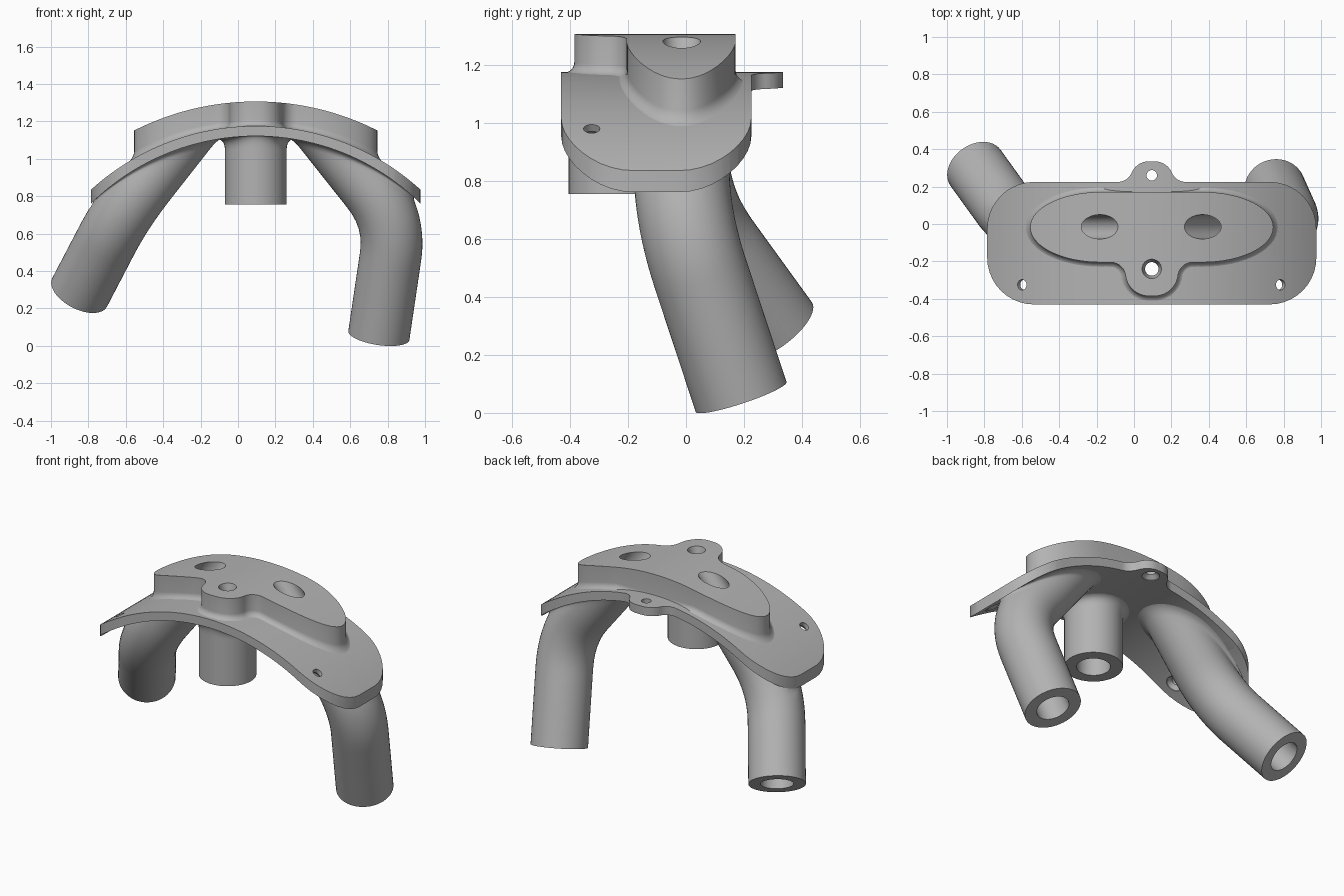
import bpy, bmesh, math
from mathutils import Vector

if "Cube" in bpy.data.objects:
    bpy.data.objects.remove(bpy.data.objects["Cube"])

CX, CZ = 0.095, -0.134                 # axis of the arch (runs along y)
UNDER, UPPER, CROWN = 1.255, 1.309, 1.44   # arch radii
X0, X1, Y0, Y1, CORNER = -0.785, 0.975, -0.43, 0.225, 0.25

grey = bpy.data.materials.new("mid grey")
grey.use_nodes = True
grey.diffuse_color = (0.45, 0.45, 0.45, 1)
grey.node_tree.nodes["Principled BSDF"].inputs["Base Color"].default_value = grey.diffuse_color


def arch_z(x, radius):
    return math.sqrt(radius ** 2 - (x - CX) ** 2) + CZ


def arch_radius(p):
    return math.hypot(p.x - CX, p.z - CZ)


def loft(name, rings):
    """Closed solid through rings of equal point count."""
    bm = bmesh.new()
    rows = [[bm.verts.new(p) for p in ring] for ring in rings]
    n = len(rows[0])
    for a, b in zip(rows, rows[1:]):
        for i in range(n):
            j = (i + 1) % n
            bm.faces.new((a[i], a[j], b[j], b[i]))
    bm.faces.new(rows[0])
    bm.faces.new(rows[-1])
    bmesh.ops.recalc_face_normals(bm, faces=bm.faces)
    mesh = bpy.data.meshes.new(name)
    bm.to_mesh(mesh)
    bm.free()
    mesh.materials.append(grey)
    obj = bpy.data.objects.new(name, mesh)
    bpy.context.collection.objects.link(obj)
    return obj


def boolean(obj, tools, operation):
    for tool in tools:
        mod = obj.modifiers.new("cut", 'BOOLEAN')
        mod.operation, mod.object, mod.solver = operation, tool, 'EXACT'
    graph = bpy.context.evaluated_depsgraph_get()
    mesh = bpy.data.meshes.new_from_object(obj.evaluated_get(graph))
    obj.modifiers.clear()
    obj.data = mesh


def shell(r_in, r_out):
    """Thick arched sheet used to trim the vertical prisms."""
    angles = [math.radians(-50 + i) for i in range(101)]
    section = [(r_out, a) for a in angles] + [(r_in, a) for a in reversed(angles)]
    return loft("trim_shell", [[(CX + r * math.sin(a), y, CZ + r * math.cos(a))
                                for r, a in section] for y in (-1, 1)])


def rounded(corners, steps=10):
    """2D outline with each corner (x, y, radius) replaced by an arc."""
    out = []
    for i, (x, y, r) in enumerate(corners):
        p = Vector((x, y))
        if r == 0:
            out.append(p)
            continue
        u = (Vector(corners[i - 1][:2]) - p).normalized()
        v = (Vector(corners[(i + 1) % len(corners)][:2]) - p).normalized()
        half = u.angle(v) / 2
        centre = p + (u + v).normalized() * r / math.sin(half)
        a = p + u * r / math.tan(half) - centre
        turn = a.angle_signed(p + v * r / math.tan(half) - centre)
        for k in range(steps + 1):
            t = -turn * k / steps
            c, s = math.cos(t), math.sin(t)
            out.append(centre + Vector((a.x * c - a.y * s, a.x * s + a.y * c)))
    return out


def offset(outline, d):
    """Push a counter-clockwise outline outward."""
    res = []
    for i, p in enumerate(outline):
        t = (outline[(i + 1) % len(outline)] - outline[i - 1]).normalized()
        res.append(p + Vector((t.y, -t.x)) * d)
    return res


def centre_path(start, bend, end, t=0.21):
    """Straight, rounded bend, straight; also returns the bend's last index."""
    s, b, e = Vector(start), Vector(bend), Vector(end)
    p, q = b + (s - b).normalized() * t, b + (e - b).normalized() * t
    path = [s.lerp(p, i / 12) for i in range(12)]
    path += [p.lerp(b, i / 16).lerp(b.lerp(q, i / 16), i / 16) for i in range(16)]
    path += [q.lerp(e, i / 14) for i in range(15)]
    return path, 28


def sweep(path, radii, n=48):
    rings, side = [], Vector((0, 1, 0))
    for i, c in enumerate(path):
        d = (path[min(i + 1, len(path) - 1)] - path[max(i - 1, 0)]).normalized()
        side = (side - d * side.dot(d)).normalized()
        other = d.cross(side)
        rings.append([c + radii[i] * (side * math.cos(a) + other * math.sin(a))
                      for a in (math.tau * k / n for k in range(n))])
    return rings


def inside_plate(p):
    """Nearest point within the plate's rounded rectangle."""
    core = Vector((min(max(p.x, X0 + CORNER), X1 - CORNER),
                   min(max(p.y, Y0 + CORNER), Y1 - CORNER)))
    d = Vector((p.x, p.y)) - core
    if d.length > CORNER - 0.006:
        d = d.normalized() * (CORNER - 0.006)
    return Vector((core.x + d.x, core.y + d.y, p.z))


def on_arch(p, radius):
    return Vector((p.x, p.y, arch_z(p.x, radius)))


def pipe(name, path, radius=0.165, flare=0.06, rows=26):
    """Tube that ends on the underside of the arch with a flared fillet."""
    rings = sweep(path, [radius] * len(path))
    lines = []
    for k in range(len(rings[0])):
        line = [rings[0][k]]
        for i in range(1, len(rings)):
            a, b = rings[i - 1][k], rings[i][k]
            ra, rb = arch_radius(a), arch_radius(b)
            if rb >= UNDER:
                hit = a.lerp(b, (UNDER - ra) / (rb - ra))
                out = (hit - path[i - 1].lerp(path[i], (UNDER - ra) / (rb - ra))).normalized()
                break
            line.append(b)
        line.append(hit)
        # even spacing up to the start of the fillet
        sizes = [(q - p).length for p, q in zip(line, line[1:])]
        goal, pts = sum(sizes) - flare, []
        for r in range(rows):
            left, j = goal * r / (rows - 1), 0
            while j < len(sizes) - 1 and left > sizes[j]:
                left -= sizes[j]
                j += 1
            pts.append(line[j].lerp(line[j + 1], left / max(sizes[j], 1e-6)))
        normal = Vector((hit.x - CX, 0, hit.z - CZ)).normalized()
        foot = hit + (out - normal * out.dot(normal)) * flare
        foot = on_arch(inside_plate(foot), UNDER + 0.006)
        start = pts[-1]
        for s in (i / 7 for i in range(1, 8)):
            p = start.lerp(hit, s).lerp(hit.lerp(foot, s), s)
            pts.append(p.lerp(inside_plate(p), s))
        # closing cap buried inside the plate
        pts.append(on_arch(foot, UNDER + 0.03))
        lines.append(pts)
    rings = [list(r) for r in zip(*lines)]
    mid = sum(rings[-1], Vector()) / len(lines)
    rings += [[on_arch(p.lerp(mid, f), UNDER + 0.03) for p in rings[-1]] for f in (0.5, 0.95)]
    return loft(name, rings)


def turned(name, base, axis, profile):
    """Round cutter: profile of (distance along axis, radius)."""
    axis, base = Vector(axis).normalized(), Vector(base)
    side = axis.orthogonal().normalized()
    other = axis.cross(side)
    return loft(name, [[base + axis * h + r * (side * math.cos(a) + other * math.sin(a))
                        for a in (math.tau * k / 40 for k in range(40))] for h, r in profile])


# arched base plate with a rear lug
plate_line = rounded([(X0, Y0, CORNER), (X1, Y0, CORNER), (X1, Y1, CORNER),
                      (CX + 0.13, Y1, 0.08), (CX + 0.08, 0.335, 0.1),
                      (CX - 0.08, 0.335, 0.1), (CX - 0.13, Y1, 0.08), (X0, Y1, CORNER)])
plate = loft("base_plate", [[(p.x, p.y, z) for p in plate_line] for z in (0.4, 1.6)])

# raised boss: oval ends, front lug and a small fillet at its foot
def oval_end(sign):
    return [(CX + sign * (0.27 + 0.38 * math.cos(a)), -0.017 + sign * 0.188 * math.sin(a), 0)
            for a in (math.radians(-90 + 6 * i) for i in range(31))]

boss_line = rounded(oval_end(1) + oval_end(-1) +
                    [(CX - 0.15, -0.205, 0.08), (CX - 0.125, -0.385, 0.125),
                     (CX + 0.125, -0.385, 0.125), (CX + 0.15, -0.205, 0.08)])
FILLET = 0.035
wide = offset(boss_line, FILLET)
boss_rows = [[(p.x, p.y, 0.6) for p in wide]]
for a in (math.radians(15 * i) for i in range(7)):
    line = offset(boss_line, FILLET * (1 - math.sin(a)))
    boss_rows.append([(p.x, p.y, arch_z(p.x, UPPER - 0.002 + FILLET * (1 - math.cos(a)))) for p in line])
boss_rows.append([(p.x, p.y, 1.6) for p in boss_line])
boss = loft("raised_boss", boss_rows)

trims = [shell(UNDER, UPPER), shell(UPPER - 0.024, CROWN)]
boolean(plate, trims[:1], 'INTERSECT')
boolean(boss, trims[1:], 'INTERSECT')

# two bent legs, each with a bore that narrows above the bend
legs, cutters = [], []
for name, foot, bend, top in (
        ("right_leg", (-0.847, 0.30, 0.285), (-0.62, -0.015, 0.72), (-0.18, -0.015, 1.28)),
        ("left_leg", (0.753, 0.19, 0.055), (0.845, -0.015, 0.675), (0.365, -0.015, 1.28))):
    f, b, t = Vector(foot), Vector(bend), Vector(top)
    legs.append(pipe(name, centre_path(f, b, t)[0]))
    path, last = centre_path(f + (f - b).normalized() * 0.05, b, t + (t - b).normalized() * 0.2)
    cutters.append(loft("leg_bore", sweep(path, [0.095 if i <= last else 0.065
                                                 for i in range(len(path))])))

# straight centre tube with a stepped bore
centre = Vector((CX, -0.24, 0.755))
tube = pipe("centre_tube", [centre + Vector((0, 0, 0.6 * i / 24)) for i in range(25)])
cutters.append(turned("centre_bore", (CX, -0.24, 0), (0, 0, 1),
                      [(0.7, 0.095), (1.0, 0.095), (1.03, 0.036), (1.275, 0.036),
                       (1.305, 0.052), (1.4, 0.052)]))

# screw holes, countersunk from below
for x, y, tilt in ((-0.57, -0.325, 1), (0.755, -0.325, 1), (CX, 0.26, 0)):
    base = Vector((x, y, arch_z(x, UNDER)))
    axis = (x - CX, 0, base.z - CZ) if tilt else (0, 0, 1)
    cutters.append(turned("screw_hole", base, axis,
                          [(-0.05, 0.05), (0.004, 0.05), (0.026, 0.028), (0.1, 0.028)]))

parts = [plate, boss, tube] + legs
boolean(plate, cutters, 'DIFFERENCE')
boolean(boss, cutters[:3], 'DIFFERENCE')
boolean(tube, cutters[2:3], 'DIFFERENCE')
for leg, bore in zip(legs, cutters):
    boolean(leg, [bore], 'DIFFERENCE')
for helper in trims + cutters:
    bpy.data.objects.remove(helper)

bpy.ops.object.select_all(action='DESELECT')
for part in parts:
    part.select_set(True)
bpy.context.view_layer.objects.active = plate
bpy.ops.object.shade_smooth_by_angle(angle=math.radians(30))
